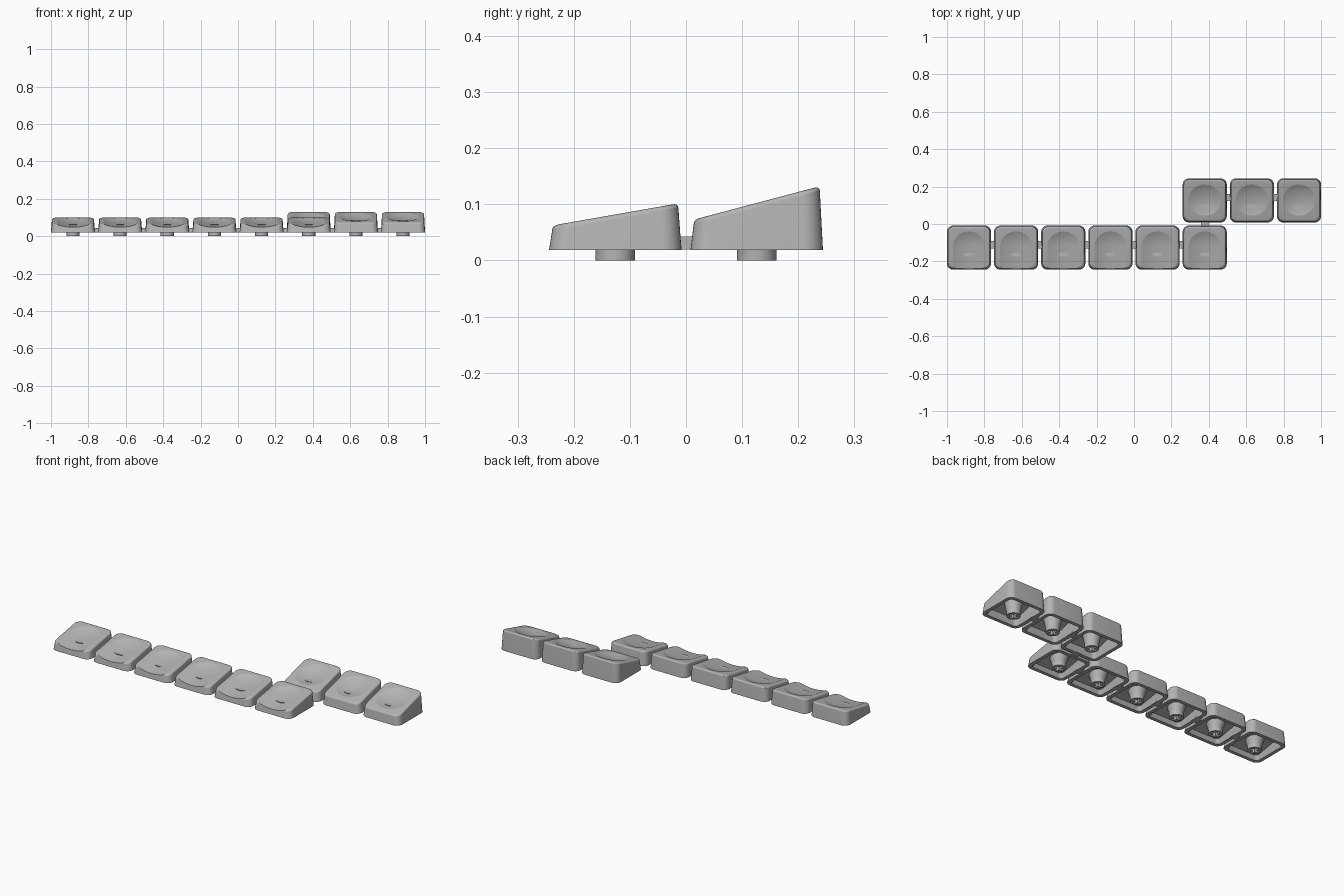
import bpy, bmesh
from math import sin, cos, pi, radians
from mathutils import Vector, Matrix

if "Cube" in bpy.data.objects:
    bpy.data.objects.remove(bpy.data.objects["Cube"])

PITCH = 0.2521
BASE = 0.019          # height of the key rims
HALF = 0.118          # half width of a key at its rim
ROW = PITCH / 2       # distance of each row from the middle

grey = bpy.data.materials.new("key_grey")
grey.use_nodes = True
colour = (0.46, 0.46, 0.46, 1)
grey.diffuse_color = colour
grey.node_tree.nodes["Principled BSDF"].inputs["Base Color"].default_value = colour


def make_object(name, bm, location=(0, 0, 0)):
    bmesh.ops.recalc_face_normals(bm, faces=bm.faces)
    mesh = bpy.data.meshes.new(name)
    bm.to_mesh(mesh)
    bm.free()
    mesh.materials.append(grey)
    obj = bpy.data.objects.new(name, mesh)
    obj.location = location
    bpy.context.collection.objects.link(obj)
    return obj


def loft(bm, rings):
    """Join rings of points with quads and return the vertex rings."""
    loops = [[bm.verts.new(p) for p in ring] for ring in rings]
    for a, b in zip(loops, loops[1:]):
        n = len(a)
        for i in range(n):
            j = (i + 1) % n
            bm.faces.new((a[i], a[j], b[j], b[i]))
    return loops


def rounded_square(half, radius, height):
    """Rounded square whose height is a function of y."""
    points = []
    for corner in range(4):
        turn = Matrix.Rotation(corner * pi / 2, 2)
        for i in range(9):
            a = i / 8 * pi / 2
            c = half - radius
            p = turn @ Vector((c + radius * cos(a), c + radius * sin(a)))
            points.append((p.x, p.y, height(p.y)))
    return points


def box(bm, size, centre):
    matrix = Matrix.Translation(centre) @ Matrix.Diagonal((*size, 1))
    bmesh.ops.create_cube(bm, size=1, matrix=matrix)


def cut(obj, cutters):
    """Subtract the cutters, keep the result and drop the cutters."""
    for cutter in cutters:
        cutter.hide_render = True
        mod = obj.modifiers.new("cut", 'BOOLEAN')
        mod.operation = 'DIFFERENCE'
        mod.solver = 'EXACT'
        mod.object = cutter
    graph = bpy.context.evaluated_depsgraph_get()
    graph.update()
    mesh = bpy.data.meshes.new_from_object(obj.evaluated_get(graph))
    obj.modifiers.clear()
    obj.data = mesh
    for cutter in cutters:
        bpy.data.objects.remove(cutter)


def key_cap(name, middle, slope, stretch):
    """Hollow cap with a sloping top and a round dish, stretched forward if asked."""
    def plane(drop):
        return lambda y: middle + slope * y - drop

    def rim(y):
        return BASE

    # Cavity roof, cavity wall, rim, outer wall, rounded shoulder
    rings = [rounded_square(0.09, 0.02, plane(0.024)),
             rounded_square(0.099, 0.02, rim),
             rounded_square(HALF, 0.034, rim)]
    for i in range(8):
        a = i / 7 * pi / 2
        rings.append(rounded_square(0.1125 - 0.009 * (1 - cos(a)), 0.032,
                                    plane(0.009 * (1 - sin(a)))))
    bm = bmesh.new()
    loops = loft(bm, rings)
    bm.faces.new(loops[0])
    bm.faces.new(loops[-1])
    cap = make_object(name, bm)

    # Dish cutter: a ball with its front half pulled forward along the slope
    radius, depth = 0.265, 0.014
    bm = bmesh.new()
    bmesh.ops.create_uvsphere(bm, u_segments=128, v_segments=96, radius=radius,
                              matrix=Matrix.Rotation(pi / 2, 4, 'X'))
    for v in bm.verts:
        if v.co.y < 0.0001:
            v.co.y -= stretch
    normal = Vector((0, -slope, 1)).normalized()
    tilt = Vector((0, 0, 1)).rotation_difference(normal).to_matrix().to_4x4()
    centre = Vector((0, 0.002, middle)) + normal * (radius - depth)
    bm.transform(Matrix.Translation(centre) @ tilt)
    cut(cap, [make_object("dish_cutter", bm)])
    return cap


def key_stem(name, top):
    """Round post with a flared root and a cross-shaped socket."""
    bm = bmesh.new()
    profile = [(0.035, 0), (0.035, 0.024), (0.048, top)]
    rings = [[(r * cos(i * pi / 20), r * sin(i * pi / 20), z) for i in range(40)]
             for r, z in profile]
    loops = loft(bm, rings)
    bm.faces.new(loops[0])
    bm.faces.new(loops[-1])
    stem = make_object(name, bm)
    cutters = []
    for size in ((0.053, 0.016, 0.09), (0.016, 0.053, 0.0902)):
        bm = bmesh.new()
        box(bm, size, (0, 0, 0))
        cutters.append(make_object("socket_cutter", bm))
    cut(stem, cutters)
    return stem


def place(source, name, x, y):
    obj = bpy.data.objects.new(name, source.data)
    obj.location = (x, y, 0)
    bpy.context.collection.objects.link(obj)


def row_of_keys(row, columns, y, middle, slope, stretch):
    cap = key_cap(row + "_cap", middle, slope, stretch)
    stem = key_stem(row + "_stem", middle - 0.019)
    for obj in (cap, stem):
        obj.select_set(True)
        bpy.context.view_layer.objects.active = obj
    bpy.ops.object.shade_smooth_by_angle(angle=radians(16))
    bpy.ops.object.select_all(action='DESELECT')
    for n, col in enumerate(columns):
        x = (col - 3.5) * PITCH
        place(cap, f"{row}_cap_{n + 1}", x, y)
        place(stem, f"{row}_stem_{n + 1}", x, y)
        # Bridge to the next key in the row
        if n + 1 < len(columns):
            bm = bmesh.new()
            box(bm, (0.058, 0.038, 0.023), (0, 0, 0))
            make_object(f"{row}_bridge_{n + 1}", bm,
                        (x + PITCH / 2, y + 0.015, BASE + 0.0125))
    for obj in (cap, stem):
        bpy.data.objects.remove(obj)


bpy.ops.object.select_all(action='DESELECT')
row_of_keys("front_row", range(6), -ROW, 0.082, 0.175, 0.16)
row_of_keys("back_row", range(5, 8), ROW, 0.1025, 0.265, 0)

# Bridge joining the two rows
bm = bmesh.new()
box(bm, (0.038, 0.058, 0.023), (0, 0, 0))
make_object("row_bridge", bm, (1.5 * PITCH, 0, BASE + 0.0125))
